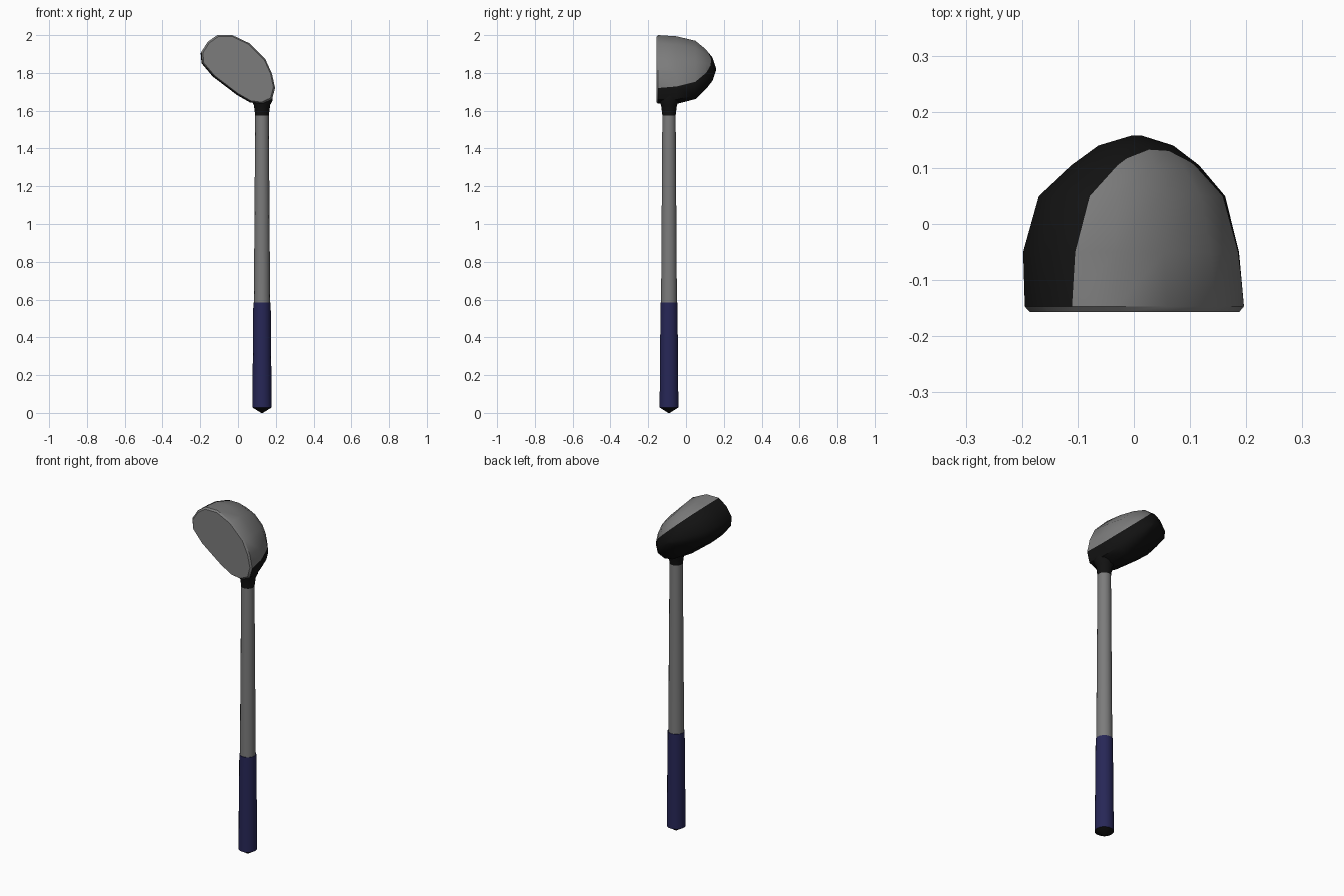
import bpy, bmesh, math
from mathutils import Vector

if "Cube" in bpy.data.objects:
    bpy.data.objects.remove(bpy.data.objects["Cube"], do_unlink=True)


def material(name, colour):
    m = bpy.data.materials.new(name)
    m.use_nodes = True
    m.diffuse_color = (*colour, 1)
    m.node_tree.nodes["Principled BSDF"].inputs["Base Color"].default_value = (*colour, 1)
    return m


GREY = material("steel grey", (0.2, 0.2, 0.2))
BLACK = material("black", (0.006, 0.006, 0.006))
NAVY = material("navy grip", (0.02, 0.02, 0.095))


def finish(bm, name, mats, angle):
    bmesh.ops.recalc_face_normals(bm, faces=bm.faces)
    mesh = bpy.data.meshes.new(name)
    bm.to_mesh(mesh)
    bm.free()
    for m in mats:
        mesh.materials.append(m)
    ob = bpy.data.objects.new(name, mesh)
    bpy.context.collection.objects.link(ob)
    bpy.ops.object.select_all(action='DESELECT')
    bpy.context.view_layer.objects.active = ob
    ob.select_set(True)
    bpy.ops.object.shade_smooth_by_angle(angle=math.radians(angle))
    return ob


def loft(bm, rings):
    """Skin a list of closed rings and cap both ends."""
    loops = [[bm.verts.new(p) for p in ring] for ring in rings]
    n = len(loops[0])
    for a, b in zip(loops, loops[1:]):
        for i in range(n):
            j = (i + 1) % n
            bm.faces.new((a[i], a[j], b[j], b[i]))
    bm.faces.new(loops[0])
    bm.faces.new(loops[-1])


def turned(name, profile, mat, sides=14):
    """Round part about the shaft axis from (radius, z) pairs."""
    bm = bmesh.new()
    loft(bm, [[(0.127 + r * math.cos(math.tau * i / sides),
                -0.09 + r * math.sin(math.tau * i / sides), z)
               for i in range(sides)] for r, z in profile])
    return finish(bm, name, [mat], 40)


# Shaft parts, from the butt end up to the head
turned("grip_end_cap", [(0.004, 0), (0.05, 0.028)], BLACK)
turned("grip", [(0.051, 0.028), (0.046, 0.585)], NAVY)
turned("shaft", [(0.043, 0.58), (0.036, 1.58)], GREY)
turned("hosel", [(0.036, 1.575), (0.043, 1.63), (0.056, 1.655), (0.05, 1.71)], BLACK)

# Club head: face outline (x, z), shrinking toward the rear
outline = [(-0.195, 1.91), (-0.16, 1.965), (-0.11, 2.0), (-0.03, 2.0),
           (0.06, 1.957), (0.145, 1.872), (0.18, 1.795), (0.196, 1.72),
           (0.18, 1.66), (0.13, 1.637), (0.07, 1.645), (0, 1.685),
           (-0.13, 1.784), (-0.19, 1.855)]
centre = Vector((0.005, 1.82))
# (depth, scale, bulge toward the sole)
sections = [(-0.157, 0.955, 0), (-0.147, 1, 0), (-0.05, 0.985, 0.006),
            (0.05, 0.85, 0.005), (0.105, 0.58, 0), (0.14, 0.34, 0), (0.158, 0.04, 0)]
rings = []
for y, s, bulge in sections:
    ring = []
    for p in outline:
        q = centre + (Vector(p) - centre) * s
        ring.append((q.x - bulge, y, q.y - bulge * 0.6))
    rings.append(ring)
bm = bmesh.new()
loft(bm, rings)

# Straight paint line between the grey crown and the black sole
split_point = Vector((0, 0, 1.898))
split_normal = Vector((0.918, 0, 1)).normalized()
body = [f for f in bm.faces if f.calc_center_median().y > -0.14]
geom = body + list({e for f in body for e in f.edges}) + list({v for f in body for v in f.verts})
bmesh.ops.bisect_plane(bm, geom=geom, dist=0.002,
                       plane_co=split_point, plane_no=split_normal)
for f in bm.faces:
    c = f.calc_center_median()
    f.material_index = int(c.y > -0.14 and (c - split_point).dot(split_normal) < 0)
finish(bm, "club_head", [GREY, BLACK], 38)
